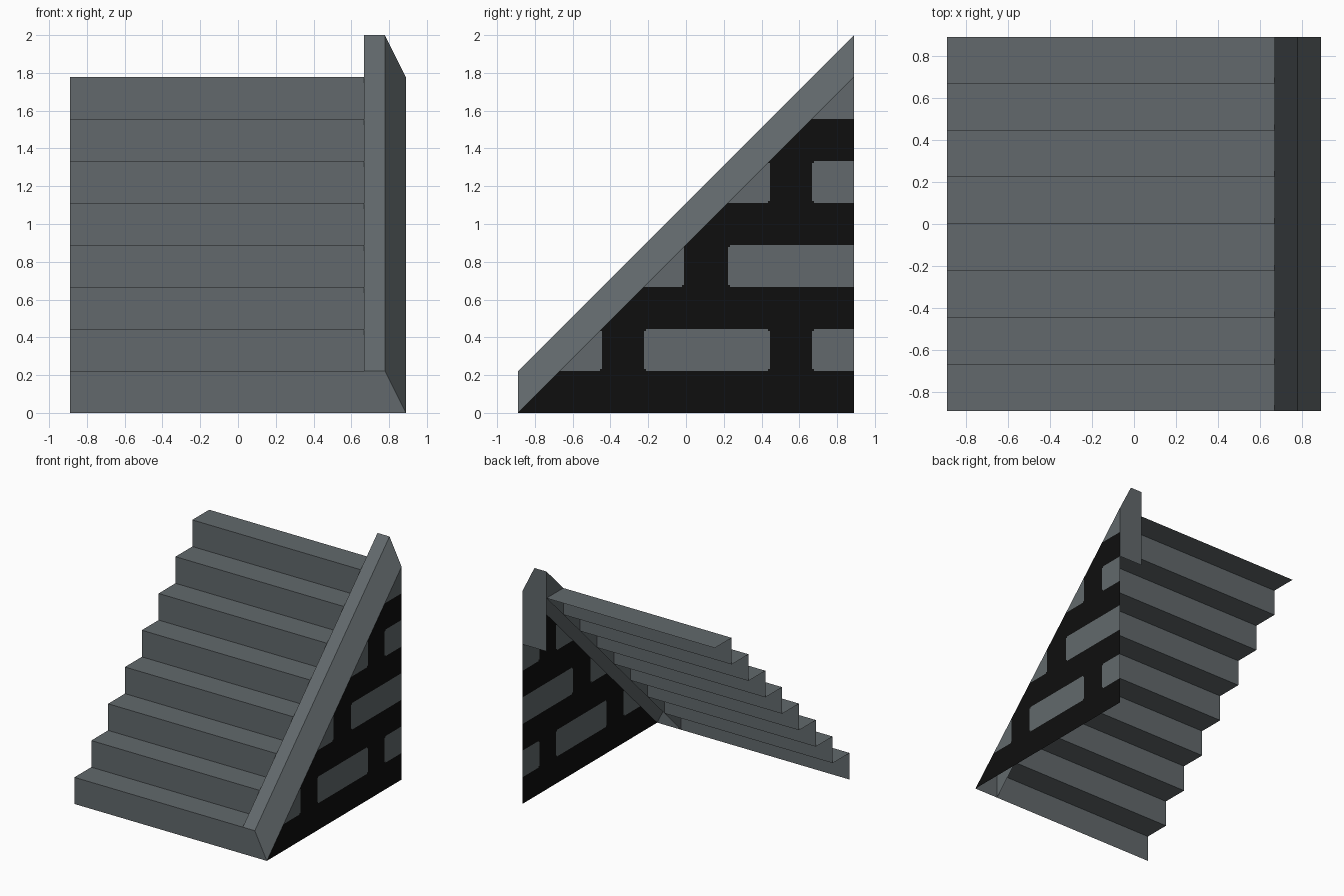
import bpy, bmesh
from mathutils import Vector

if "Cube" in bpy.data.objects:
    bpy.data.objects.remove(bpy.data.objects["Cube"])

U = 2 / 9          # one step
H = 4 * U          # half width / depth
N = 8              # number of steps


def material(name, rgb):
    m = bpy.data.materials.new(name)
    m.diffuse_color = (*rgb, 1)
    m.use_nodes = True
    m.node_tree.nodes["Principled BSDF"].inputs["Base Color"].default_value = m.diffuse_color
    return m


stone = material("grey_stone", (0.122, 0.141, 0.150))
mortar = material("black_mortar", (0.0045, 0.0045, 0.0045))


def finish(name, bm, mats):
    me = bpy.data.meshes.new(name)
    bm.to_mesh(me)
    bm.free()
    for m in mats:
        me.materials.append(m)
    ob = bpy.data.objects.new(name, me)
    bpy.context.collection.objects.link(ob)
    return ob


def face(bm, pts):
    return bm.faces.new([bm.verts.new(p) for p in pts])


# Stairs: open zigzag sheet of risers and treads
bm = bmesh.new()
x0, x1 = -H, 3 * U
for k in range(N):
    y, z = -H + k * U, k * U
    face(bm, [(x0, y, z), (x1, y, z), (x1, y, z + U), (x0, y, z + U)])
    face(bm, [(x0, y, z + U), (x1, y, z + U), (x1, y + U, z + U), (x0, y + U, z + U)])
bmesh.ops.remove_doubles(bm, verts=bm.verts, dist=1e-4)
finish("stairs", bm, [stone])

# Sloping side rail: profile (x, height) swept along the 45 degree slope
bm = bmesh.new()
profile = [(4 * U, 0), (3.5 * U, U), (3 * U, U), (3 * U, 0)]
for (xa, za), (xb, zb) in zip(profile, profile[1:]):
    face(bm, [(xa, -H, za), (xa, H, za + 2 * H), (xb, H, zb + 2 * H), (xb, -H, zb)])
# front end, and the longer back end cap
face(bm, [(x, -H, z) for x, z in reversed(profile)])
face(bm, [(4 * U, H, 6 * U), (3 * U, H, 6 * U), (3 * U, H, 9 * U),
          (3.5 * U, H, 9 * U), (4 * U, H, 8 * U)])
bmesh.ops.remove_doubles(bm, verts=bm.verts, dist=1e-4)
finish("side_rail", bm, [stone])

# Triangular side wall, cut along the brick outlines
E = 2              # bricks running past the wall edge
bricks = [         # y start, y end, z start, z end
    (-E, -2 * U, U, 2 * U), (-U, 2 * U, U, 2 * U), (3 * U, E, U, 2 * U),
    (-E, -0.01, 3 * U, 4 * U), (U, E, 3 * U, 4 * U),
    (-E, 2 * U, 5 * U, 6 * U), (3 * U, E, 5 * U, 6 * U),
    (-E, E, 7 * U, E + 1),
]
NOTCH = 0.011      # clipped brick corners
bm = bmesh.new()
face(bm, [(H, -H, 0), (H, H, 0), (H, H, 8 * U)])
cuts_y = {round(v + s * NOTCH, 5) for b in bricks for v, s in
          ((b[0], 0), (b[0], 1), (b[1], 0), (b[1], -1))}
cuts_z = {round(v + s * NOTCH, 5) for b in bricks for v, s in
          ((b[2], 0), (b[2], 1), (b[3], 0), (b[3], -1))}
for axis, cuts in ((Vector((0, 1, 0)), cuts_y), (Vector((0, 0, 1)), cuts_z)):
    for c in sorted(cuts):
        bmesh.ops.bisect_plane(bm, geom=bm.verts[:] + bm.edges[:] + bm.faces[:],
                               dist=1e-5, plane_co=axis * c, plane_no=axis)


def in_brick(y, z):
    for a, b, c, d in bricks:
        if a < y < b and c < z < d:
            corner = min(y - a, b - y) < NOTCH and min(z - c, d - z) < NOTCH
            return not corner
    return False


for f in bm.faces:
    p = f.calc_center_median()
    f.material_index = 0 if in_brick(p.y, p.z) else 1
finish("brick_side_wall", bm, [stone, mortar])
